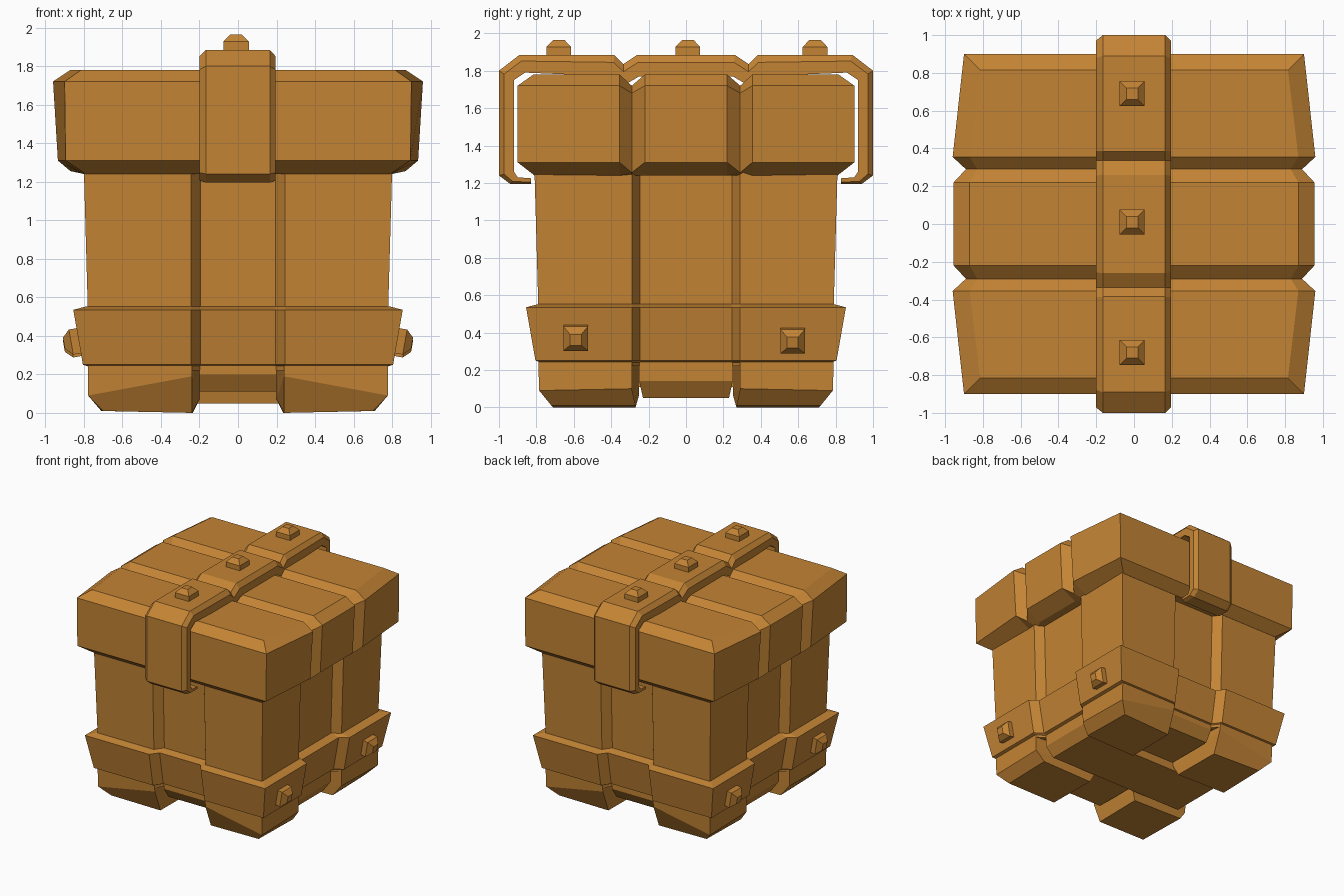
import bpy, bmesh, math
from mathutils import Matrix, Vector

if "Cube" in bpy.data.objects:
    bpy.data.objects.remove(bpy.data.objects["Cube"])

wood = bpy.data.materials.new("warm_wood")
wood.diffuse_color = (0.55, 0.23, 0.035, 1)
wood.use_nodes = True
wood.node_tree.nodes["Principled BSDF"].inputs["Base Color"].default_value = wood.diffuse_color


def make(name, bm):
    bmesh.ops.recalc_face_normals(bm, faces=bm.faces)
    me = bpy.data.meshes.new(name)
    bm.to_mesh(me)
    bm.free()
    me.materials.append(wood)
    ob = bpy.data.objects.new(name, me)
    bpy.context.collection.objects.link(ob)
    return ob


def loft(name, rings, paired_caps=False):
    """Skin closed rings; paired caps join point i with its mirror point."""
    bm = bmesh.new()
    vs = [[bm.verts.new(p) for p in r] for r in rings]
    n = len(rings[0])
    for a, b in zip(vs, vs[1:]):
        for i in range(n):
            j = (i + 1) % n
            bm.faces.new((a[i], a[j], b[j], b[i]))
    for r in (vs[0], vs[-1]):
        if paired_caps:
            for i in range(n // 2 - 1):
                bm.faces.new((r[i], r[i + 1], r[n - 2 - i], r[n - 1 - i]))
        else:
            bm.faces.new(r)
    return make(name, bm)


def plan(hx, hy, z, d=0.07):
    """Square outline whose four sides are recessed in the middle."""
    right = [(hx, -hy), (hx, -.29), (hx - d, -.245), (hx - d, .245), (hx, .29)]
    back = [(hx, hy), (.245, hy), (.195, hy - d), (-.195, hy - d), (-.245, hy)]
    half = right + back
    return [(x, y, z) for x, y in half] + [(-x, -y, z) for x, y in half]


# Body and lower band
loft("body", [plan(.775, .785, .22), plan(.78, .79, .55), plan(.80, .81, 1.26)])
loft("lower_band", [plan(.76, .76, .235), plan(.805, .805, .25),
                    plan(.855, .855, .535), plan(.79, .79, .552)])

# Corner feet with sloping outer chamfers
for sx in (-1, 1):
    for sy in (-1, 1):
        top = [(.2, .25, .25), (.24, .79, .25), (.78, .79, .25), (.78, .29, .25)]
        mid = [(.2, .25, .07), (.24, .785, .19), (.778, .785, .09), (.778, .29, .10)]
        low = [(.235, .27, 0), (.24, .71, 0), (.70, .72, .01), (.71, .27, .01)]
        loft("foot", [[(x * sx, y * sy, z) for x, y, z in r] for r in (top, mid, low)])


# Crossed base planks between the feet
def base_plank(name, hx, hy, z0, cx, cy):
    def rect(a, b, z):
        return [(a, b, z), (-a, b, z), (-a, -b, z), (a, -b, z)]
    loft(name, [rect(hx, hy, .3), rect(hx, hy, z0 + .09), rect(hx - cx, hy - cy, z0)])


base_plank("base_plank_side", .71, .25, .05, .06, .02)
base_plank("base_plank_front", .20, .72, .11, 0, .06)


# Lid: three planks with V grooves, lofted front to back
def lid_ring(ys, xs, zs):
    r = [(x, y, z) for x, y, z in zip(xs, ys, zs)]
    return r + [(-x, y, z) for x, y, z in reversed(r)]


full, groove = (1.24, 1.31, 1.72, 1.78), (1.24, 1.255, 1.68, 1.72)
half_lid = [
    lid_ring([.22] * 4, (.80, .935, .955, .87), full),
    lid_ring([.29] * 4, (.76, .87, .89, .83), groove),
    lid_ring([.355] * 4, (.80, .935, .96, .87), full),
    lid_ring((.81, .90, .90, .815), (.79, .895, .90, .815), full)]
front_lid = [[(x, -y, z) for x, y, z in r] for r in reversed(half_lid)]
loft("lid", front_lid + half_lid, True)

# Strap over the lid: outer (y, z) and inner (y, z) path, mirrored
path = [(.26, 1.885, .25, 1.77), (.335, 1.835, .335, 1.72), (.385, 1.885, .39, 1.77),
        (.89, 1.885, .86, 1.79), (1.0, 1.80, .92, 1.75), (1.0, 1.24, .92, 1.26),
        (.94, 1.195, .90, 1.23), (.83, 1.195, .83, 1.225)]


def strap_ring(p, s):
    o, i = Vector((0, s * p[0], p[1])), Vector((0, s * p[2], p[3]))
    m = i.lerp(o, .65)
    sec = [(-.2, i), (-.2, m), (-.165, o), (.165, o), (.195, m), (.195, i)]
    return [v + Vector((x, 0, 0)) for x, v in sec]


loft("lid_strap", [strap_ring(p, -1) for p in reversed(path)] +
     [strap_ring(p, 1) for p in path])


# Square studs with a tapered tip
def stud(name, loc, rot):
    def sq(h, z):
        return [(h, h, z), (-h, h, z), (-h, -h, z), (h, -h, z)]
    ob = loft(name, [sq(.066, -.03), sq(.066, .042), sq(.03, .08)])
    ob.data.transform(Matrix.Translation(loc) @ rot)


for y in (-.68, .01, .69):
    stud("strap_stud", (-.01, y, 1.885), Matrix())
for s in (-1, 1):
    for y, z in ((-.59, .375), (.57, .36)):
        stud("band_stud", (s * .825, y, z),
             Matrix.Rotation(s * math.radians(100), 4, 'Y'))
